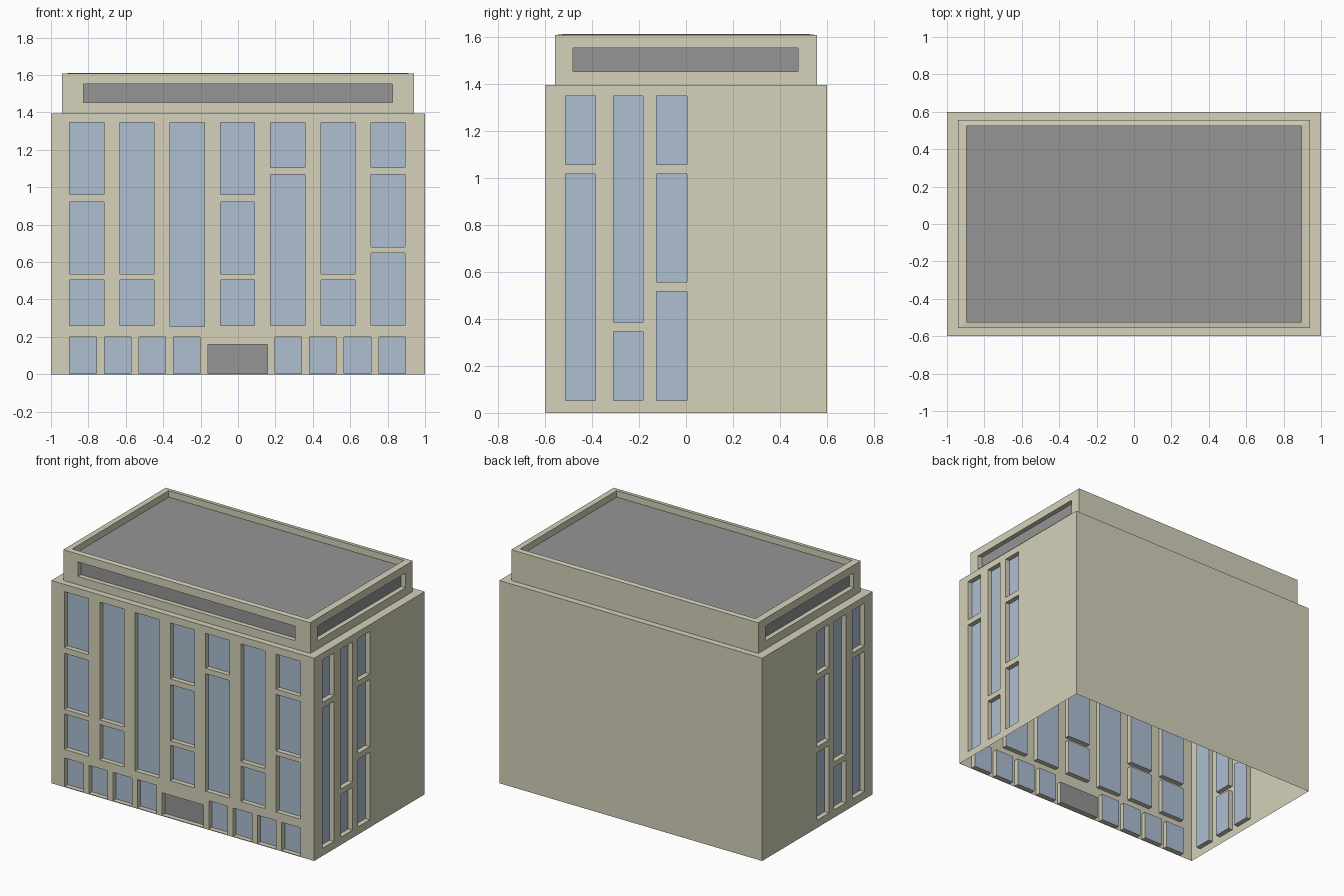
import bpy, bmesh

if "Cube" in bpy.data.objects:
    bpy.data.objects.remove(bpy.data.objects["Cube"])

X, Y, H = 1.0, 0.6, 1.395            # main block half sizes and height
UX, UY, RIM = 0.94, 0.557, 1.607     # top storey
RX, RY = 0.895, 0.525                # sunken roof
COLORS = {"stone": (0.66, 0.64, 0.49, 1), "glass": (0.42, 0.52, 0.65, 1), "dark": (0.30, 0.30, 0.30, 1)}
parts = {}


def quad(part, pts, flip=False):
    bm = parts.setdefault(part, bmesh.new()) if part not in parts else parts[part]
    bm.faces.new([bm.verts.new(p) for p in (reversed(pts) if flip else pts)])


# Each side maps (u, z, inward depth) to a point, plus a winding flag
def front(x, y):
    return (lambda u, z, d: (u, -y + d, z)), False


def back(x, y):
    return (lambda u, z, d: (u, y - d, z)), True


def right(x, y):
    return (lambda u, z, d: (x - d, u, z)), False


def left(x, y):
    return (lambda u, z, d: (-x + d, u, z)), True


def wall(part, side, u0, u1, z0, z1, columns=(), depth=0.033):
    """Wall sheet with columns (ua, ub, [(za, zb, pane part)]) of recessed openings."""
    at, flip = side

    def rect(p, a, b, c, e, d=0.0):
        if b - a > 1e-5 and e - c > 1e-5:
            quad(p, [at(a, c, d), at(b, c, d), at(b, e, d), at(a, e, d)], flip)

    u = u0
    for ua, ub, openings in columns:
        rect(part, u, ua, z0, z1)
        z = z0
        for za, zb, pane in openings:
            rect(part, ua, ub, z, za)
            rect(pane, ua, ub, za, zb, depth)
            ring = [(ua, za), (ub, za), (ub, zb), (ua, zb)]
            for (a, c), (b, e) in zip(ring, ring[1:] + ring[:1]):
                quad(part, [at(a, c, 0), at(b, e, 0), at(b, e, depth), at(a, c, depth)], flip)
            z = zb
        rect(part, ua, ub, z, z1)
        u = ub
    rect(part, u, u1, z0, z1)


def loop(x, y, z):
    return [(-x, -y, z), (x, -y, z), (x, y, z), (-x, y, z)]


def bridge(part, a, b):
    for i in range(4):
        j = (i + 1) % 4
        quad(part, [a[i], a[j], b[j], b[i]])


def glass(*spans):
    return [(a, b, "windows") for a, b in spans]


# Front: upper window columns
three = glass((0.26, 0.503), (0.535, 0.92), (0.96, 1.345))
two = glass((0.26, 0.503), (0.535, 1.345))
layout = [three, two, glass((0.255, 1.345)), three,
          glass((0.26, 1.068), (1.105, 1.345)), two,
          glass((0.26, 0.648), (0.68, 1.068), (1.105, 1.345))]
cols = [(-0.9 + 0.2685 * i, -0.717 + 0.2685 * i, o) for i, o in enumerate(layout)]
wall("main_walls", front(X, Y), -X, X, 0.23, H, cols)

# Front: ground floor windows and entrance
g = glass((0.005, 0.2))
cols = [(-0.9 + 0.185 * i, -0.757 + 0.185 * i, g) for i in range(4)]
cols.append((-0.16, 0.157, [(0.005, 0.16, "entrance")]))
cols += [(0.198 + 0.185 * i, 0.34 + 0.185 * i, g) for i in range(4)]
wall("main_walls", front(X, Y), -X, X, 0, 0.23, cols)

# Matching sides and plain back
cols = [(-0.512, -0.384, glass((0.053, 1.017), (1.056, 1.348))),
        (-0.309, -0.183, glass((0.053, 0.346), (0.384, 1.348))),
        (-0.126, 0.004, glass((0.053, 0.516), (0.557, 1.017), (1.056, 1.348)))]
for side in (right, left):
    wall("main_walls", side(X, Y), -Y, Y, 0, H, cols)
wall("main_walls", back(X, Y), -X, X, 0, H)

# Ledge and set-back top storey with long dark openings
bridge("main_walls", loop(X, Y, H), loop(UX, UY, H))
slot = [(1.452, 1.552, "top_openings")]
wall("top_storey", front(UX, UY), -UX, UX, H, RIM, [(-0.827, 0.825, slot)])
for side in (right, left):
    wall("top_storey", side(UX, UY), -UY, UY, H, RIM, [(-0.48, 0.477, slot)])
wall("top_storey", back(UX, UY), -UX, UX, H, RIM)

# Parapet rim and sunken roof
bridge("top_storey", loop(UX, UY, RIM), loop(RX, RY, RIM + 0.004))
bridge("top_storey", loop(RX, RY, RIM + 0.004), loop(RX, RY, 1.567))
quad("roof", loop(RX, RY, 1.567))

# Turn the collected faces into coloured objects
mats = {}
for name, c in COLORS.items():
    mats[name] = bpy.data.materials.new(name)
    mats[name].diffuse_color = c
kind = {"main_walls": "stone", "top_storey": "stone", "windows": "glass"}
for name, bm in parts.items():
    bmesh.ops.remove_doubles(bm, verts=bm.verts, dist=1e-5)
    me = bpy.data.meshes.new(name)
    bm.to_mesh(me)
    bm.free()
    me.materials.append(mats[kind.get(name, "dark")])
    bpy.context.collection.objects.link(bpy.data.objects.new(name, me))

for m in bpy.data.materials:
    if m.users and not m.is_grease_pencil:
        m.use_nodes = True
        m.node_tree.nodes["Principled BSDF"].inputs["Base Color"].default_value = m.diffuse_color
